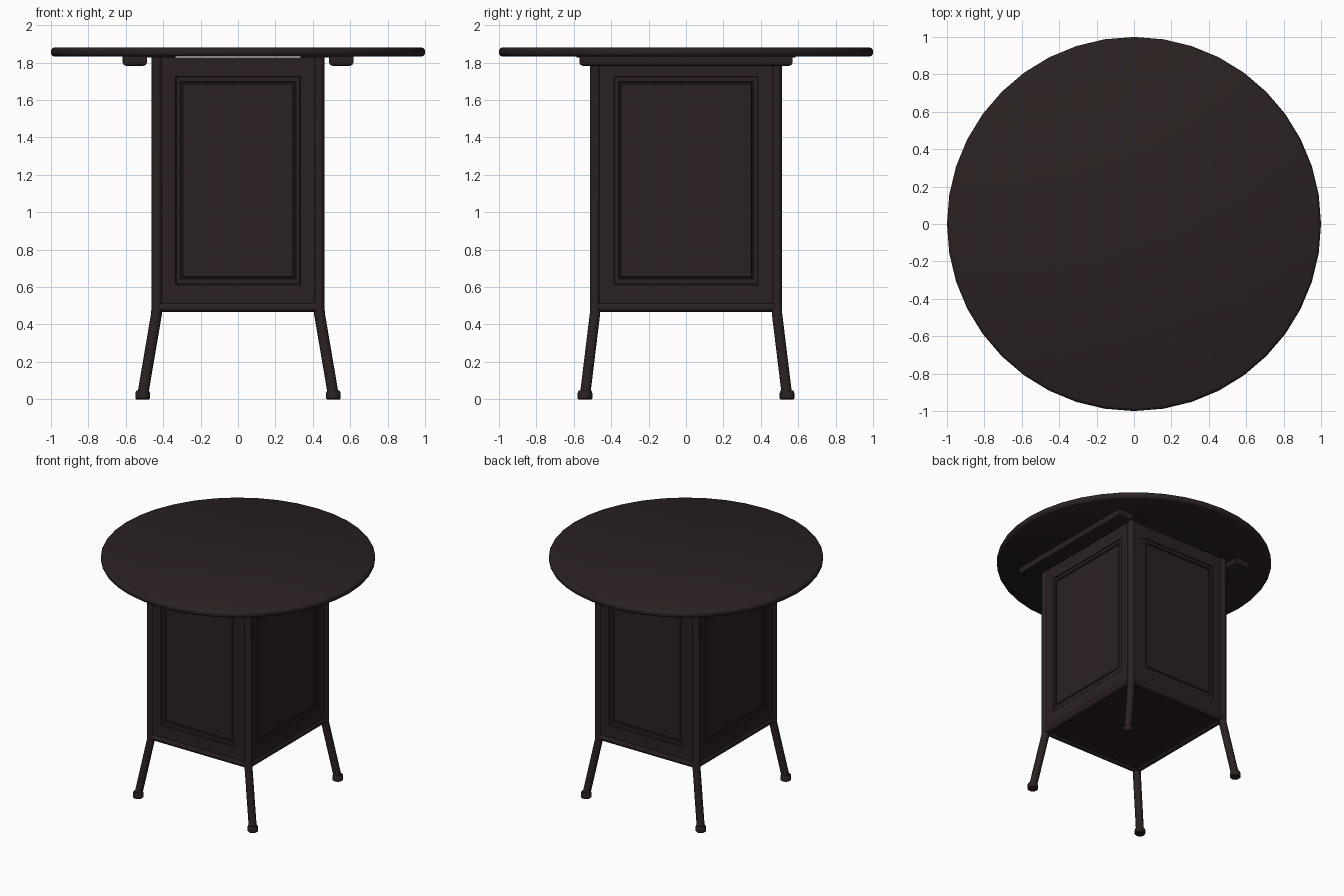
import bpy, bmesh, math
from mathutils import Vector, Matrix

if "Cube" in bpy.data.objects:
    bpy.data.objects.remove(bpy.data.objects["Cube"])

brown = bpy.data.materials.new("dark brown")
brown.diffuse_color = (0.024, 0.0152, 0.0152, 1)
brown.use_nodes = True
brown.node_tree.nodes["Principled BSDF"].inputs["Base Color"].default_value = brown.diffuse_color

PX, PY = 0.433, 0.485      # post centres
R = 0.029                  # tube radius
TOP_Z = 1.832              # underside of the table top


def finish(obj, angle=35):
    obj.data.materials.clear()
    obj.data.materials.append(brown)
    bpy.ops.object.select_all(action='DESELECT')
    obj.select_set(True)
    bpy.context.view_layer.objects.active = obj
    bpy.ops.object.shade_smooth_by_angle(angle=math.radians(angle))
    return obj


def from_bm(name, bm, angle=35):
    bmesh.ops.recalc_face_normals(bm, faces=bm.faces)
    me = bpy.data.meshes.new(name)
    bm.to_mesh(me)
    bm.free()
    obj = bpy.data.objects.new(name, me)
    bpy.context.collection.objects.link(obj)
    return finish(obj, angle)


def lathe(name, profile, sides, loc=(0, 0, 0)):
    """Closed turned solid from (radius, z) pairs, bottom to top."""
    bm = bmesh.new()
    rings = []
    for r, z in profile:
        rings.append([bm.verts.new((loc[0] + r * math.cos(2 * math.pi * i / sides),
                                    loc[1] + r * math.sin(2 * math.pi * i / sides),
                                    loc[2] + z)) for i in range(sides)])
    for a, b in zip(rings, rings[1:]):
        for i in range(sides):
            j = (i + 1) % sides
            bm.faces.new((a[i], a[j], b[j], b[i]))
    bm.faces.new(rings[0][::-1])
    bm.faces.new(rings[-1])
    return from_bm(name, bm)


def tube(name, points, radius):
    cu = bpy.data.curves.new(name, 'CURVE')
    cu.dimensions = '3D'
    cu.bevel_depth = radius
    cu.bevel_resolution = 3
    cu.use_fill_caps = True
    sp = cu.splines.new('POLY')
    sp.points.add(len(points) - 1)
    for p, co in zip(sp.points, points):
        p.co = (*co, 1)
    obj = bpy.data.objects.new(name, cu)
    bpy.context.collection.objects.link(obj)
    bpy.ops.object.select_all(action='DESELECT')
    obj.select_set(True)
    bpy.context.view_layer.objects.active = obj
    bpy.ops.object.convert(target='MESH')
    return finish(bpy.context.object, 50)


def box(name, x0, x1, y0, y1, z0, z1, bevel=0.0):
    bm = bmesh.new()
    bmesh.ops.create_cube(bm, size=1)
    bmesh.ops.scale(bm, verts=bm.verts, vec=(x1 - x0, y1 - y0, z1 - z0))
    bmesh.ops.translate(bm, verts=bm.verts,
                        vec=((x0 + x1) / 2, (y0 + y1) / 2, (z0 + z1) / 2))
    if bevel:
        low = min(v.co.z for v in bm.verts)
        edges = [e for e in bm.edges if all(v.co.z < low + 1e-4 for v in e.verts)]
        bmesh.ops.bevel(bm, geom=edges, offset=bevel, segments=2, affect='EDGES', profile=0.5)
    return from_bm(name, bm)


def panel(name, half, dist, angle):
    """Framed panel: nested rectangles (side inset, bottom z, top z, depth)."""
    steps = [(0, 0.50, 1.826, 0.03), (0, 0.50, 1.826, 0),
             (0.080, 0.612, 1.726, 0), (0.083, 0.615, 1.723, 0.007),
             (0.103, 0.642, 1.700, 0.007), (0.106, 0.645, 1.697, 0.013),
             (0.113, 0.652, 1.690, 0.013), (0.118, 0.657, 1.685, 0.004)]
    bm = bmesh.new()
    rings = []
    for inset, z0, z1, depth in steps:
        w, y = half - inset, -dist + depth
        rings.append([bm.verts.new(c) for c in
                      ((-w, y, z0), (w, y, z0), (w, y, z1), (-w, y, z1))])
    for a, b in zip(rings, rings[1:]):
        for i in range(4):
            j = (i + 1) % 4
            bm.faces.new((a[i], a[j], b[j], b[i]))
    bm.faces.new(rings[0][::-1])
    bm.faces.new(rings[-1])
    bmesh.ops.rotate(bm, verts=bm.verts, matrix=Matrix.Rotation(angle, 3, 'Z'))
    return from_bm(name, bm, 20)


# round top with a softened rim
lathe("table_top", [(0.982, TOP_Z), (0.994, TOP_Z + 0.006), (1.0, TOP_Z + 0.016),
                    (1.0, TOP_Z + 0.034), (0.994, TOP_Z + 0.044), (0.982, TOP_Z + 0.05)], 40)

# posts that bend outward into legs, with feet and mounting discs
for sx, side in ((-1, "left"), (1, "right")):
    for sy, end in ((-1, "front"), (1, "back")):
        tag = f"{end}_{side}"
        fx, fy = sx * 0.51, sy * 0.54
        tube(f"{tag}_leg", [(sx * PX, sy * PY, TOP_Z), (sx * PX, sy * PY, 0.50),
                            (sx * (PX + 0.003), sy * (PY + 0.002), 0.455),
                            (fx, fy, 0.02)], R)
        lathe(f"{tag}_foot", [(0.034, 0), (0.039, 0.005), (0.039, 0.034), (0.033, 0.047)],
              16, (fx, fy, 0))
        lathe(f"{tag}_disc", [(0.1, TOP_Z - 0.006), (0.1, TOP_Z + 0.002)], 24,
              (sx * PX, sy * PY, 0))

# lower rails
for s, a, b in ((-1, "front", "left"), (1, "back", "right")):
    tube(f"{a}_rail", [(-PX, s * PY, 0.492), (PX, s * PY, 0.492)], 0.027)
    tube(f"{b}_rail", [(s * PX, -PY, 0.492), (s * PX, PY, 0.492)], 0.027)

# four framed panels and the cabinet floor
for i, name in enumerate(("front", "right", "back", "left")):
    half, dist = ((PX - 0.02, PY + 0.015), (PY - 0.02, PX + 0.015))[i % 2]
    panel(f"{name}_panel", half, dist, i * math.pi / 2)
box("cabinet_floor", -PX, PX, -PY, PY, 0.48, 0.50)

# support bars under the top
for s, name in ((-1, "left"), (1, "right")):
    xs = sorted((s * 0.487, s * 0.617))
    box(f"{name}_support_bar", *xs, -0.57, 0.57, 1.783, TOP_Z + 0.002, 0.018)
